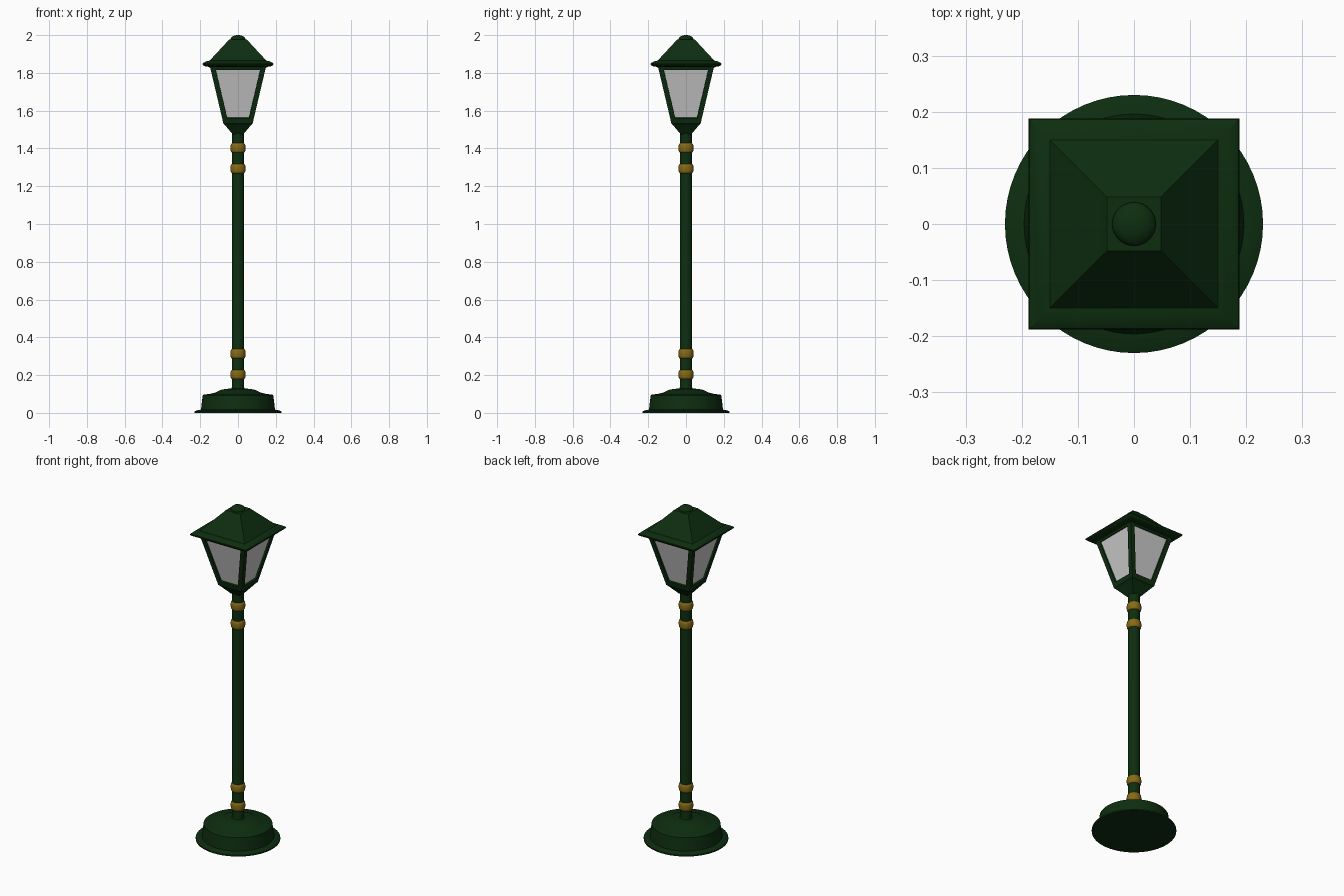
import bpy, bmesh, math

if "Cube" in bpy.data.objects:
    bpy.data.objects.remove(bpy.data.objects["Cube"])


def material(name, rgb):
    m = bpy.data.materials.new(name)
    m.diffuse_color = (*rgb, 1)
    m.use_nodes = True
    m.node_tree.nodes["Principled BSDF"].inputs["Base Color"].default_value = m.diffuse_color
    return m


GREEN = material("dark_green", (0.004, 0.027, 0.005))
BRASS = material("brass", (0.24, 0.145, 0.008))


def finish(bm, name, mat=None, smooth=None):
    bmesh.ops.recalc_face_normals(bm, faces=bm.faces[:])
    mesh = bpy.data.meshes.new(name)
    bm.to_mesh(mesh)
    bm.free()
    ob = bpy.data.objects.new(name, mesh)
    bpy.context.collection.objects.link(ob)
    if mat:
        mesh.materials.append(mat)
    if smooth:
        bpy.ops.object.select_all(action='DESELECT')
        ob.select_set(True)
        bpy.context.view_layer.objects.active = ob
        bpy.ops.object.shade_smooth_by_angle(angle=math.radians(smooth))
    return ob


def loft(profile, n):
    """Stack closed n-sided rings from (radius, z) points; n=4 uses half widths."""
    bm = bmesh.new()
    k, turn = (math.sqrt(2), math.pi / 4) if n == 4 else (1, 0)
    rings = [[bm.verts.new((r * k * math.cos(turn + i * math.tau / n),
                            r * k * math.sin(turn + i * math.tau / n), z))
              for i in range(n)] for r, z in profile]
    for a, b in zip(rings, rings[1:]):
        for i in range(n):
            j = (i + 1) % n
            bm.faces.new((a[i], a[j], b[j], b[i]))
    bm.faces.new(rings[0][::-1])
    bm.faces.new(rings[-1])
    return bm


# Stepped round foot
finish(loft([(0.23, 0), (0.23, 0.008), (0.215, 0.014), (0.196, 0.017), (0.187, 0.093),
             (0.18, 0.097), (0.15, 0.1), (0.12, 0.108), (0.09, 0.122), (0.065, 0.127),
             (0.035, 0.129)], 64), "base", GREEN, 35)

# Post
finish(loft([(0.036, 0.12), (0.032, 0.14), (0.032, 1.5)], 32), "post", GREEN, 30)

# Brass collars, barrel shaped
for i, z in enumerate((0.203, 0.313, 1.293, 1.403)):
    pts = [(0.031, z - 0.025)]
    for s in range(-4, 5):
        t = s / 4
        pts.append((0.034 + 0.006 * math.sqrt(max(0, 1 - t * t)), z + 0.024 * t))
    pts.append((0.031, z + 0.025))
    finish(loft(pts, 32), f"collar_{i + 1}", BRASS, 40)

# Square flare under the lantern
finish(loft([(0.028, 1.475), (0.07, 1.525), (0.078, 1.532), (0.078, 1.54)], 4),
       "lantern_seat", GREEN)

# Lantern frame: tapered box with a window cut in each side
bm = loft([(0.078, 1.535), (0.15, 1.84)], 4)
bm.normal_update()
sides = [f for f in bm.faces if abs(f.normal.z) < 0.9]
bmesh.ops.inset_individual(bm, faces=sides, thickness=0.026, use_even_offset=True)
bmesh.ops.delete(bm, geom=sides, context='FACES')
frame = finish(bm, "lantern_frame", GREEN)
solid = frame.modifiers.new("thickness", 'SOLIDIFY')
solid.thickness = 0.014
solid.offset = -1

# Glass panes just inside the frame
finish(loft([(0.071, 1.55), (0.138, 1.828)], 4), "glass")

# Roof with rounded eave
finish(loft([(0.15, 1.826), (0.15, 1.832), (0.17, 1.833), (0.183, 1.839), (0.188, 1.846),
             (0.186, 1.851), (0.169, 1.861), (0.15, 1.865), (0.05, 1.973), (0.048, 1.976)], 4),
       "roof", GREEN, 35)

# Round finial
pts = [(0.034, 1.97)]
for s in range(9):
    a = math.radians(-30 + s * 14.6)
    pts.append((0.039 * math.cos(a), 1.98 + 0.02 * math.sin(a)))
finish(loft(pts, 32), "finial", GREEN, 50)
